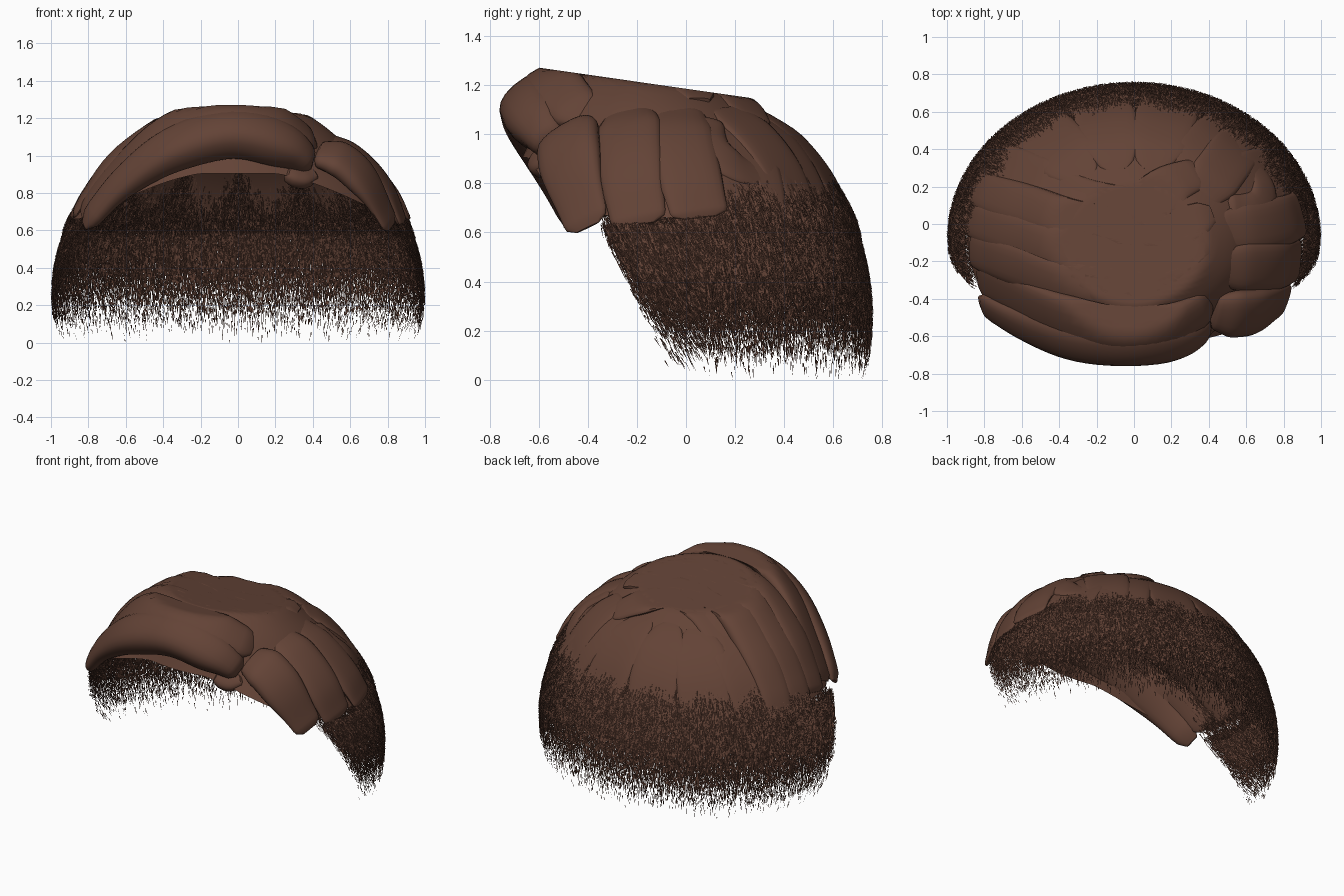
import bpy, math, random
from mathutils import Vector

if "Cube" in bpy.data.objects:
    bpy.data.objects.remove(bpy.data.objects["Cube"])

random.seed(4)
C = Vector((0, -0.07, 0.25))        # skull ellipsoid centre and radii
R = Vector((0.985, 0.82, 0.95))


def material(name, rgb):
    m = bpy.data.materials.new(name)
    m.diffuse_color = (*rgb, 1)
    m.use_nodes = True
    m.node_tree.nodes["Principled BSDF"].inputs["Base Color"].default_value = m.diffuse_color
    return m


BROWN = material("warm brown", (0.125, 0.056, 0.037))


def add_mesh(name, verts, faces, smooth=True):
    me = bpy.data.meshes.new(name)
    me.from_pydata(verts, [], faces)
    me.materials.append(BROWN)
    ob = bpy.data.objects.new(name, me)
    bpy.context.collection.objects.link(ob)
    if smooth:
        me.shade_smooth()
        me.set_sharp_from_angle(angle=math.radians(40))
    return ob


def skull(az, z, scale=1.0):
    """Point on the skull; azimuth 0 is the back, positive goes to +x."""
    r = math.sqrt(max(0, 1 - ((z - C.z) / R.z) ** 2)) * scale
    return Vector((R.x * r * math.sin(az), C.y + R.y * r * math.cos(az), z))


def skull_z(x, y):
    return C.z + R.z * math.sqrt(max(0, 1 - (x / R.x) ** 2 - ((y - C.y) / R.y) ** 2))


def flat_top(p):
    """Trim to the sloping flat crown."""
    p.z = min(p.z, 1.27 - 0.143 * (p.y + 0.59))
    return p


def ramp(a, b, v):
    t = min(1, max(0, (v - a) / (b - a)))
    return t * t * (3 - 2 * t)


def spline(pts, n):
    pts = [Vector(p) for p in pts]
    pts = [2 * pts[0] - pts[1]] + pts + [2 * pts[-1] - pts[-2]]
    out = []
    for k in range(n + 1):
        u = k / n * (len(pts) - 3)
        i = min(int(u), len(pts) - 4)
        t = u - i
        a, b, c, d = pts[i:i + 4]
        out.append(0.5 * (2 * b + (c - a) * t + (2 * a - 5 * b + 4 * c - d) * t * t
                          + (3 * b - a - 3 * c + d) * t ** 3))
    return out


def clump(name, pts, width, thick, tip=0.6, start=0.75, flat=1.0, n=30, sides=20):
    """Flattened lock of hair swept along a path; flat is the thickness kept at the tip."""
    path = spline(pts, n)
    verts, faces = [], []
    for k, p in enumerate(path):
        t = k / n
        tan = (path[min(k + 1, n)] - path[max(k - 1, 0)]).normalized()
        nor = p - C
        nor = Vector((nor.x / R.x ** 2, nor.y / R.y ** 2, nor.z / R.z ** 2))
        nor = (nor - tan * nor.dot(tan)).normalized()
        side = tan.cross(nor)
        body = start + (1 - start) * ramp(0, 0.3, t) - (1 - tip) * ramp(0.5, 1, t)
        cap = math.sqrt(max(0.0, 1 - max(0, 1 - min(t, 1 - t) / 0.07) ** 2)) * 0.75 + 0.25
        thin = 1 - (1 - flat) * ramp(0.4, 1, t)
        for j in range(sides):
            a = j / sides * math.tau
            ca, sa = math.cos(a), math.sin(a)
            w = math.copysign(abs(ca) ** 0.8, ca) * width * body * (0.4 + 0.6 * cap)
            h = math.copysign(abs(sa) ** 0.8, sa) * thick * body * cap * thin
            verts.append(flat_top(p + side * w + nor * h))
    for k in range(n):
        for j in range(sides):
            j2 = (j + 1) % sides
            faces.append((k * sides + j, k * sides + j2,
                          (k + 1) * sides + j2, (k + 1) * sides + j))
    faces.append(tuple(range(sides))[::-1])
    faces.append(tuple(n * sides + j for j in range(sides)))
    return add_mesh(name, verts, faces)


# Cap of solid hair, open below with a raised hairline
cols, rows, verts, faces = 96, 28, [], []
for i in range(rows + 1):
    for j in range(cols):
        az = j / cols * math.tau - math.pi
        low = 0.66 + 0.24 * ramp(1.8, 2.9, abs(az))
        a0 = math.asin((low - C.z) / R.z)
        p = skull(az, C.z + R.z * math.sin(a0 + (math.pi / 2 - a0) * i / rows))
        p.z += 0.15 * ramp(0.35, -0.3, p.y) * max(0, 1 - (p.x / 0.7) ** 2) * ramp(0.88, 1.05, p.z)
        verts.append(flat_top(p))
for i in range(rows):
    for j in range(cols):
        j2 = (j + 1) % cols
        faces.append((i * cols + j, i * cols + j2, (i + 1) * cols + j2, (i + 1) * cols + j))
add_mesh("hair_cap", verts, faces)

# Front roll sweeping from the parting to the left temple
clump("front_roll", [(0.39, -0.54, 0.95), (0.25, -0.595, 1.05), (-0.03, -0.625, 1.115),
                     (-0.35, -0.60, 1.03), (-0.62, -0.52, 0.85), (-0.82, -0.42, 0.63)],
      0.135, 0.115, tip=0.6, start=0.6, flat=0.6)

# Swept locks behind the roll; heights follow the skull plus a lift
swept = [
    [(0.41, -0.42, 0.06), (0.2, -0.54, 0.18), (-0.1, -0.56, 0.22), (-0.42, -0.48, 0.14),
     (-0.68, -0.36, 0.03), (-0.835, -0.29, 0.0)],
    [(0.43, -0.25, 0.05), (0.1, -0.36, 0.06), (-0.3, -0.33, 0.07), (-0.62, -0.22, 0.03),
     (-0.80, -0.16, 0.0), (-0.875, -0.13, 0.0)],
    [(0.43, -0.10, 0.05), (0.1, -0.20, 0.06), (-0.3, -0.16, 0.05), (-0.62, -0.06, 0.01),
     (-0.80, 0.0, 0.0), (-0.88, 0.03, 0.0)],
    [(0.42, 0.05, 0.04), (0.1, -0.05, 0.05), (-0.3, 0.0, 0.03), (-0.6, 0.10, 0.0),
     (-0.77, 0.16, 0.0), (-0.85, 0.2, 0.0)],
    [(0.36, 0.28, 0.01), (0.2, 0.21, 0.01), (0.0, 0.09, 0.01), (-0.25, 0.12, 0.0),
     (-0.5, 0.24, -0.01), (-0.7, 0.32, -0.01)],
]
for i, pts in enumerate(swept):
    clump(f"swept_lock_{i + 1}", [(x, y, skull_z(x, y) + h) for x, y, h in pts],
          0.125 if i else 0.14, 0.06 if i < 4 else 0.03, tip=0.75, flat=0.5)

# Locks on the right of the parting, hanging over the temple
right_locks = [
    ([(0.42, -0.47, 1.01), (0.56, -0.48, 0.97), (0.70, -0.46, 0.83), (0.82, -0.40, 0.62)], 0.14, 0.06, 0.7),
    ([(0.44, -0.23, 1.09), (0.62, -0.23, 0.995), (0.79, -0.22, 0.82), (0.885, -0.19, 0.63)], 0.135, 0.05, 0.85),
    ([(0.44, -0.03, 1.10), (0.64, -0.02, 0.985), (0.81, 0.02, 0.81), (0.895, 0.06, 0.66)], 0.135, 0.045, 0.9),
]
# Flatter locks wrapping behind them, lying on the skull
for pts, w, h, tip in [
        ([(0.50, 0.09), (0.65, 0.09), (0.69, 0.2), (0.61, 0.36)], 0.09, 0.04, 0.7),
        ([(0.36, 0.15), (0.45, 0.27), (0.53, 0.38), (0.60, 0.46)], 0.14, 0.025, 0.9)]:
    right_locks.append(([(x, y, skull_z(x, y) + 0.01) for x, y in pts], w, h, tip))
for i, (pts, w, h, tip) in enumerate(right_locks):
    clump(f"right_lock_{i + 1}", pts, w, h, tip, flat=0.5)

# Small knot where the parting meets the hairline
clump("parting_knot", [(0.25, -0.60, 0.91), (0.34, -0.58, 0.88), (0.42, -0.54, 0.90)], 0.06, 0.045, n=12)

# Flat locks falling down the back
for i in range(6):
    az = math.radians(-57 + 23 * i)
    clump(f"back_lock_{i + 1}", [skull(az * (1 + 0.15 * (1.1 - z)), z) for z in (1.10, 1.0, 0.88, 0.76, 0.68)],
          0.165, 0.022, tip=0.95, start=0.5, flat=0.5, n=18)


# Fine strands: one shell outside fading to the nape, one lining the inside
def strands(name, count, z_low, z_high, inside):
    verts, faces = [], []
    while len(faces) < count:
        z = random.uniform(z_low, z_high)
        az = random.uniform(-2.1, 2.1)
        if random.random() > min(1, z / 0.5) ** 2.3:
            continue
        if not inside and z > 0.66 and random.random() > ((z_high - z) / (z_high - 0.66)) ** 1.4:
            continue
        lift = random.uniform(-0.035, -0.005) if inside else \
            random.uniform(-0.01, 0.012) + 0.018 * ramp(0.55, 0.7, z)
        p = skull(az, z, 1.0 + lift)
        edge = -0.35 + 0.48 * max(0, 0.62 - z)
        if p.y < edge + random.uniform(0, 0.1) or (z > 0.64 and not inside and p.y < -0.05):
            continue
        length = random.uniform(0.02, 0.045)
        q = skull(az * (1 - 0.01 * random.random()), max(0.0, z - length), 1.0 + lift + random.uniform(-0.002, 0.008))
        if abs(az) > 1.4:                       # temple strands lean backwards
            q.y += length * 0.35
        turn = az + random.uniform(-0.9, 0.9)
        side = Vector((math.cos(turn), -math.sin(turn), 0)) * random.uniform(0.0018, 0.0035)
        n = len(verts)
        verts += [p - side, p + side, q]
        faces.append((n, n + 2, n + 1))
    add_mesh(name, verts, faces, smooth=False)


strands("faded_stubble", 130000, 0.01, 0.9, False)
strands("inner_stubble", 38000, 0.6, 1.0, True)
